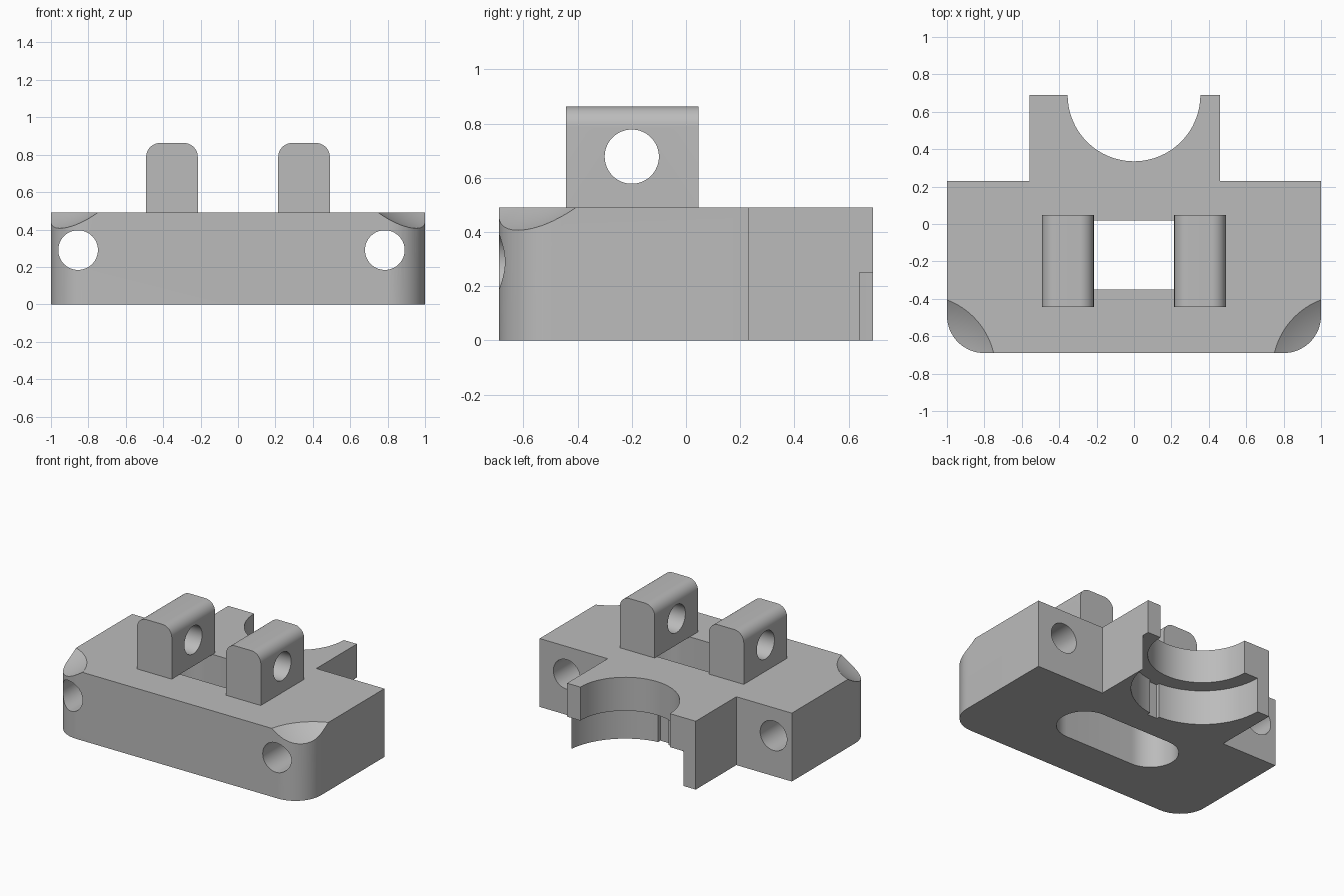
import bpy, bmesh
from math import cos, sin, pi, radians
from mathutils import Matrix, Vector

if "Cube" in bpy.data.objects:
    bpy.data.objects.remove(bpy.data.objects["Cube"])

grey = bpy.data.materials.new("plain grey")
grey.use_nodes = True
colour = (0.5, 0.5, 0.5, 1)
grey.diffuse_color = colour
grey.node_tree.nodes["Principled BSDF"].inputs["Base Color"].default_value = colour


def arc(cx, cy, r, start, end, steps=16):
    angles = [radians(start + (end - start) * i / steps) for i in range(steps + 1)]
    return [(cx + r * cos(a), cy + r * sin(a)) for a in angles]


def finish(name, bm):
    bmesh.ops.recalc_face_normals(bm, faces=bm.faces)
    mesh = bpy.data.meshes.new(name)
    bm.to_mesh(mesh)
    bm.free()
    mesh.materials.append(grey)
    ob = bpy.data.objects.new(name, mesh)
    bpy.context.collection.objects.link(ob)
    return ob


def prism(name, profile, low, high, axis="z"):
    """Extrude a 2D profile along an axis; profile is (x,y), (x,z) or (y,z)."""
    place = {"x": lambda u, v: (low, u, v),
             "y": lambda u, v: (u, low, v),
             "z": lambda u, v: (u, v, low)}[axis]
    bm = bmesh.new()
    face = bm.faces.new([bm.verts.new(place(u, v)) for u, v in profile])
    out = bmesh.ops.extrude_face_region(bm, geom=[face])
    step = Vector([(high - low) * (axis == a) for a in "xyz"])
    moved = [g for g in out["geom"] if isinstance(g, bmesh.types.BMVert)]
    bmesh.ops.translate(bm, verts=moved, vec=step)
    return finish(name, bm)


def circle(cx, cy, r):
    return arc(cx, cy, r, 0, 360, 64)[:-1]


def box(x0, x1, y0, y1):
    return [(x0, y0), (x1, y0), (x1, y1), (x0, y1)]


def ball(name, centre, r):
    bm = bmesh.new()
    bmesh.ops.create_uvsphere(bm, u_segments=96, v_segments=64, radius=r,
                              matrix=Matrix.Translation(centre))
    return finish(name, bm)


def cut(target, cutter):
    cutter.hide_render = True
    mod = target.modifiers.new("cut", "BOOLEAN")
    mod.operation, mod.solver, mod.object = "DIFFERENCE", "EXACT", cutter
    bpy.context.view_layer.objects.active = target
    bpy.ops.object.modifier_apply(modifier=mod.name)
    bpy.data.objects.remove(cutter)


def smooth(ob):
    bpy.ops.object.select_all(action="DESELECT")
    ob.select_set(True)
    bpy.context.view_layer.objects.active = ob
    bpy.ops.object.shade_smooth_by_angle(angle=radians(25))


# Base block with rounded front corners and a rear tongue
top, back, end = 0.49, 0.23, 0.69
outline = (arc(-0.8, -0.49, 0.2, 180, 270) + arc(0.8, -0.49, 0.2, 270, 360)
           + [(1, back), (0.46, back), (0.46, end),
              (-0.56, end), (-0.56, back), (-1, back)])
base = prism("base_block", outline, 0, top)

# Stepped half-round seat in the tongue, with a small key groove
cut(base, prism("seat_upper_cut", circle(0, end, 0.355), -0.1, 0.6))
cut(base, prism("seat_lower_cut", circle(0, end, 0.463), -0.1, 0.25))
cut(base, prism("groove_cut", box(-0.02, 0.06, 0.205, 0.3), -0.1, 0.25))

# Rounded slot through the middle
slot = arc(0.275, -0.165, 0.185, -90, 90, 24) + arc(-0.275, -0.165, 0.185, 90, 270, 24)
cut(base, prism("slot_cut", slot, -0.1, 0.6))

# Mounting holes from front to back
for x in (-0.855, 0.785):
    cut(base, prism("mounting_hole_cut", circle(x, 0.29, 0.106), -0.8, 0.4, "y"))

# Scooped front corners
for side in (-1, 1):
    cut(base, ball("scoop_cut", (side * 1.14, -0.78, 1.04), 0.68))
smooth(base)

# Pair of upright lugs with rounded tops and a cross hole
for name, x in (("right_lug", -0.353), ("left_lug", 0.353)):
    w, r, peak = 0.138, 0.075, 0.863
    profile = ([(x - w, top), (x + w, top)]
               + arc(x + w - r, peak - r, r, 0, 90, 12)
               + arc(x - w + r, peak - r, r, 90, 180, 12))
    lug = prism(name, profile, -0.443, 0.047, "y")
    cut(lug, prism("lug_hole_cut", circle(-0.2, 0.678, 0.1), x - 0.3, x + 0.3, "x"))
    smooth(lug)
